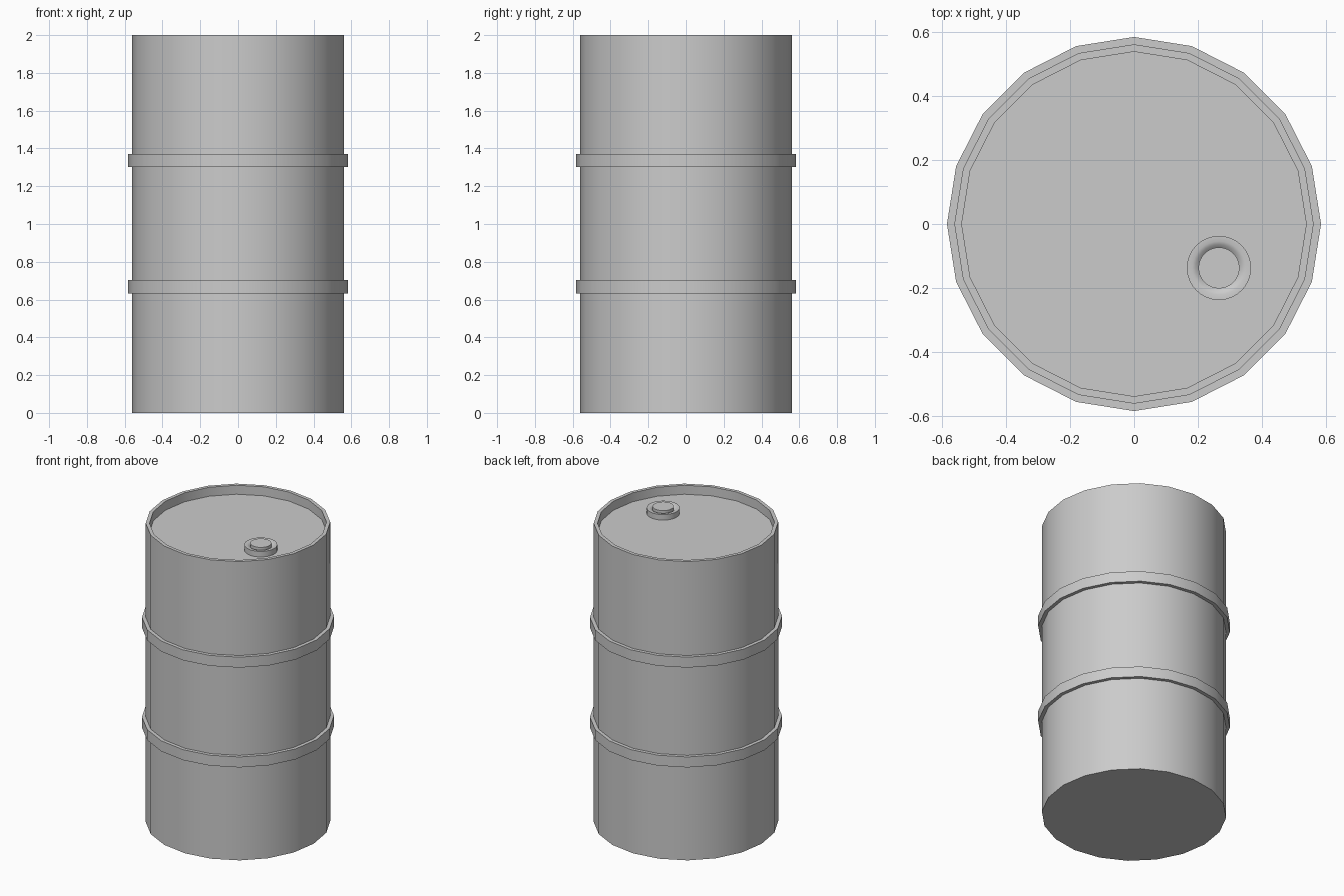
import bpy
import bmesh
from math import cos, sin, tau, radians

cube = bpy.data.objects.get("Cube")
if cube:
    bpy.data.objects.remove(cube, do_unlink=True)

# One plain grey for the whole drum
grey = bpy.data.materials.new("drum grey")
grey.use_nodes = True
GREY = (0.6, 0.6, 0.6, 1)
grey.diffuse_color = GREY
grey.node_tree.nodes["Principled BSDF"].inputs["Base Color"].default_value = GREY


def lathe(name, profile, sides, centre=(0, 0)):
    """Revolve (radius, height) points, ordered bottom-outside-top, about z."""
    bm = bmesh.new()
    rings = []
    for r, z in profile:
        if r == 0:
            rings.append([bm.verts.new((0, 0, z))])
        else:
            rings.append([bm.verts.new((r * cos(tau * i / sides), r * sin(tau * i / sides), z))
                          for i in range(sides)])
    for low, high in zip(rings, rings[1:]):
        if len(low) == 1:
            bm.faces.new(reversed(high))
        elif len(high) == 1:
            bm.faces.new(low)
        else:
            for i in range(sides):
                j = (i + 1) % sides
                bm.faces.new((low[i], low[j], high[j], high[i]))
    # Drop the centre points, since end discs are single faces
    bmesh.ops.delete(bm, geom=[v for v in bm.verts if not v.link_faces], context='VERTS')
    mesh = bpy.data.meshes.new(name)
    bm.to_mesh(mesh)
    bm.free()
    mesh.materials.append(grey)
    obj = bpy.data.objects.new(name, mesh)
    obj.location = (*centre, 0)
    bpy.context.collection.objects.link(obj)
    bpy.ops.object.select_all(action='DESELECT')
    obj.select_set(True)
    bpy.context.view_layer.objects.active = obj
    bpy.ops.object.shade_smooth_by_angle(angle=radians(30))
    return obj


SIDES = 20
BODY, RIM, BAND = 0.56, 0.537, 0.583
LID = 1.94

# Drum shell with raised rim and sunken lid
lathe("drum_body", [(0, 0), (BODY, 0), (BODY, 2), (RIM, 2), (RIM, LID), (0, LID)], SIDES)

# Two hoops around the shell
for name, z in (("lower_hoop", 0.668), ("upper_hoop", 1.336)):
    lathe(name, [(BODY, z - 0.035), (BAND, z - 0.035), (BAND, z + 0.035), (BODY, z + 0.035)], SIDES)

# Filler collar, dished inside, with a plug standing in it
BUNG = (0.265, -0.137)
lathe("filler_collar", [(0.1, LID), (0.1, 1.977), (0.083, 1.977), (0.073, 1.973), (0.064, 1.965)], 32, BUNG)
lathe("filler_plug", [(0.064, 1.965), (0.064, 1.987), (0, 1.987)], 32, BUNG)
